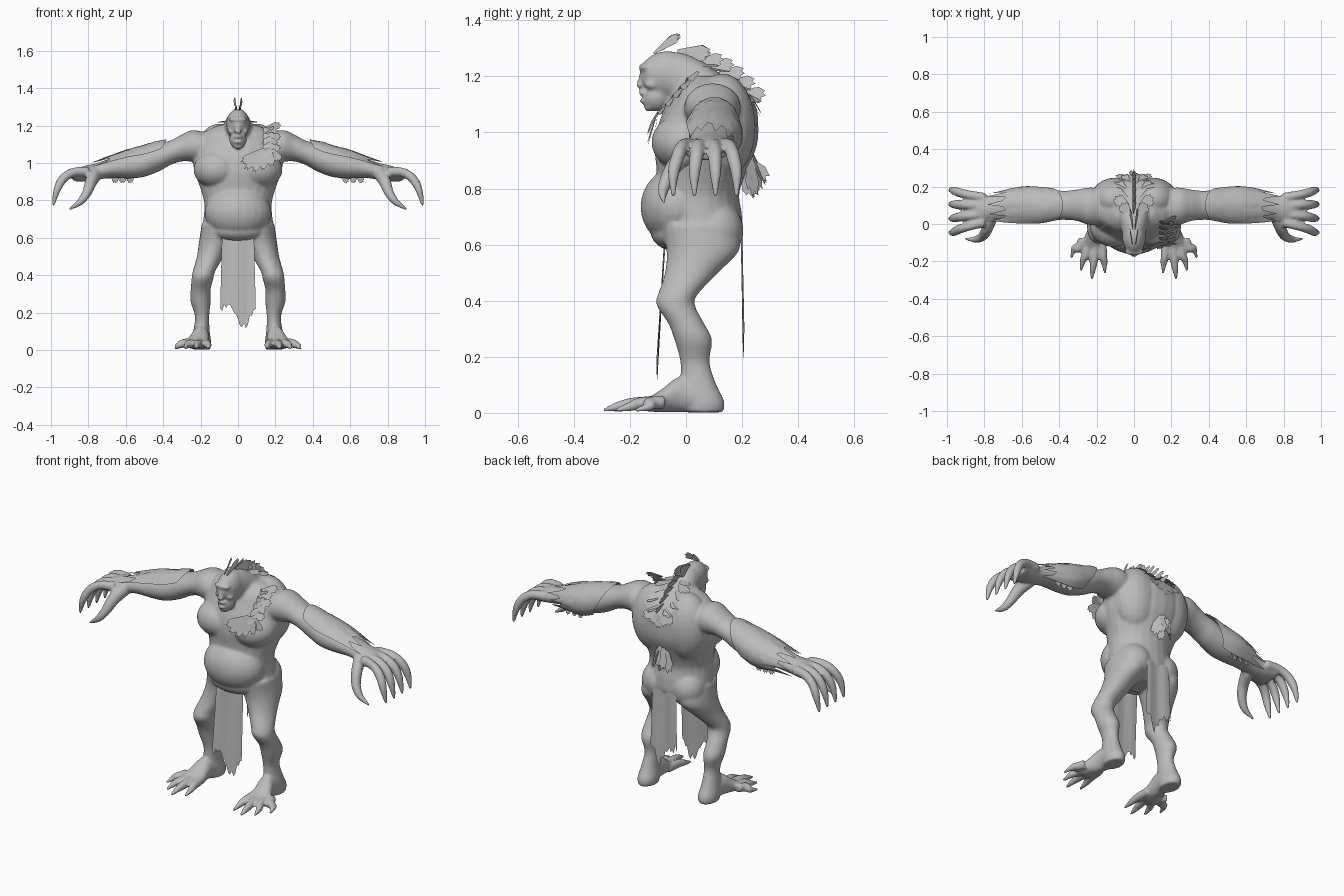
import bpy, bmesh, math, random
from mathutils import Vector, Matrix

random.seed(4)
if "Cube" in bpy.data.objects:
    bpy.data.objects.remove(bpy.data.objects["Cube"])

grey = bpy.data.materials.new("stone_grey")
grey.use_nodes = True
GREY = (0.5, 0.5, 0.5, 1)
grey.diffuse_color = GREY
grey.node_tree.nodes["Principled BSDF"].inputs["Base Color"].default_value = GREY


def finish(name, bm):
    mesh = bpy.data.meshes.new(name)
    bm.to_mesh(mesh)
    bm.free()
    mesh.materials.append(grey)
    obj = bpy.data.objects.new(name, mesh)
    bpy.context.collection.objects.link(obj)
    return obj


def smooth_rows(rows, steps=4):
    """Catmull-Rom interpolation of ring rows."""
    pts = [Vector(r) for r in rows]
    out = []
    for i in range(len(pts) - 1):
        a, b, c, d = pts[max(i - 1, 0)], pts[i], pts[i + 1], pts[min(i + 2, len(pts) - 1)]
        for k in range(steps):
            t = k / steps
            out.append(b + (c - a) * t / 2 + (a * 2 - b * 5 + c * 4 - d) * t * t / 2
                       + (b * 3 - a - c * 3 + d) * t ** 3 / 2)
    return out + [pts[-1]]


def loft(bm, rows, u=None, v=None, sx=1, sides=24):
    """Closed tube from rows (x, y, z, radius_u, radius_v); without u and v it follows its path."""
    path = smooth_rows(rows)
    rings = []
    for i, p in enumerate(path):
        c = Vector(p[:3])
        du, dv = u, v
        if u is None:
            t = (Vector(path[min(i + 1, len(path) - 1)][:3]) - Vector(path[max(i - 1, 0)][:3])).normalized()
            du = t.cross(Vector((0.1, 0.9, 0.4))).normalized()
            dv = t.cross(du)
        ring = []
        for k in range(sides):
            a = 2 * math.pi * k / sides
            q = c + Vector(du) * p[3] * math.cos(a) + Vector(dv) * p[4] * math.sin(a)
            ring.append(bm.verts.new((q.x * sx, q.y, q.z)))
        rings.append(ring)
    faces = [bm.faces.new(rings[0]), bm.faces.new(rings[-1])]
    for r, s in zip(rings, rings[1:]):
        for k in range(sides):
            n = (k + 1) % sides
            faces.append(bm.faces.new((r[k], r[n], s[n], s[k])))
    bmesh.ops.recalc_face_normals(bm, faces=faces)


def blob(bm, loc, radii, tilt=0):
    m = Matrix.Translation(loc) @ Matrix.Rotation(tilt, 4, 'X') @ Matrix.Diagonal((*radii, 1))
    bmesh.ops.create_uvsphere(bm, u_segments=24, v_segments=16, radius=1, matrix=m)


X, Y, Z = (1, 0, 0), (0, 1, 0), (0, 0, 1)
body = bmesh.new()

# torso, belly and neck
loft(body, [(0, .06, .56, .09, .07), (0, .06, .62, .19, .135), (0, .05, .7, .185, .15),
            (0, .04, .78, .18, .15), (0, .055, .86, .2, .16), (0, .07, .95, .232, .182),
            (0, .08, 1.03, .242, .178), (0, .09, 1.1, .23, .157), (0, .08, 1.16, .19, .12),
            (0, .07, 1.2, .11, .07)], X, Y)
blob(body, (0, -.03, .735), (.178, .132, .14))
blob(body, (0, -.025, .64), (.15, .1, .065))
loft(body, [(0, .16, 1.08, .13, .1), (0, .08, 1.14, .1, .1), (0, 0, 1.18, .075, .1),
            (0, -.06, 1.2, .062, .085)], X, Z)

# head and face
blob(body, (0, -.065, 1.205), (.063, .1, .085))
blob(body, (0, -.105, 1.125), (.046, .05, .05))
blob(body, (0, -.147, 1.232), (.05, .022, .014))
blob(body, (0, -.155, 1.185), (.011, .018, .032), -.15)
blob(body, (0, -.166, 1.168), (.019, .012, .01))
blob(body, (0, -.154, 1.141), (.027, .015, .009))
blob(body, (0, -.15, 1.112), (.025, .016, .009))
blob(body, (0, -.132, 1.09), (.026, .018, .016))

# arm section rows are reused for the cuffs
ARM = [(.14, .09, 1.07, .1, .085), (.24, .095, 1.09, .1, .085), (.3, .1, 1.08, .085, .072),
       (.36, .1, 1.055, .078, .065), (.42, .1, 1.03, .08, .074), (.5, .095, 1.0, .085, .074),
       (.58, .095, .985, .083, .068), (.68, .09, .972, .074, .052), (.76, .085, .953, .066, .045),
       (.82, .08, .943, .075, .042), (.88, .075, .932, .085, .03)]
LEG = [(.1, .05, .67, .095, .14), (.12, .06, .58, .088, .13), (.148, .02, .5, .072, .095),
       (.182, -.03, .42, .06, .07), (.19, -.035, .38, .058, .068), (.2, 0, .32, .053, .064),
       (.2, .026, .26, .054, .067), (.192, .032, .18, .038, .052), (.195, .045, .1, .044, .064),
       (.195, .065, .04, .052, .072), (.195, .065, .002, .048, .068)]
FOOT = [(.195, .1, .036, .03, .032), (.195, .05, .05, .047, .047), (.2, -.02, .066, .046, .064),
        (.212, -.08, .046, .058, .043), (.222, -.125, .031, .062, .027), (.225, -.145, .025, .05, .018)]
TOES = [(.155, -.265), (.225, -.298), (.285, -.255), (.335, -.185)]
FINGERS = [(.01, -.045), (.055, .03), (.1, .105), (.14, .18)]

for s in (1, -1):
    # chest, shoulder, back, buttock and cheek masses
    blob(body, (s * .11, -.005, .965), (.128, .118, .102))
    blob(body, (s * .235, .095, 1.093), (.08, .1, .082))
    blob(body, (s * .1, .13, 1.02), (.135, .118, .19))
    blob(body, (s * .09, .105, .65), (.1, .1, .105))
    blob(body, (s * .034, -.122, 1.17), (.022, .025, .018))
    blob(body, (s * .026, -.142, 1.203), (.01, .01, .007))
    # limbs
    loft(body, ARM, Y, Z, s)
    loft(body, LEG, X, Y, s)
    loft(body, FOOT, X, Z, s)
    blob(body, (s * .183, -.05, .4), (.045, .057, .045))
    # long clawed toes
    for i, (tx, ty) in enumerate(TOES):
        bx = .172 + i * .034
        loft(body, [(bx, -.08, .038, .024, .026), (bx * .6 + tx * .4, -.05 + ty * .45, .033, .023, .023),
                    (bx * .25 + tx * .75, ty + .06, .024, .018, .018), (tx, ty, .008, .006, .006)],
             sx=s, sides=12)
    # clawed fingers and thumb
    for by, ty in FINGERS:
        loft(body, [(.8, by, .953, .028, .028), (.88, by * .6 + ty * .4, .95, .025, .023),
                    (.935, by * .3 + ty * .7, .915, .024, .025), (.968, ty, .855, .02, .021),
                    (.988, ty, .77, .007, .007)], sx=s, sides=12)
    loft(body, [(.76, .04, .94, .04, .034), (.785, -.025, .9, .034, .03), (.808, -.065, .84, .026, .026),
                (.845, -.082, .79, .019, .019), (.902, -.08, .752, .006, .006)], sx=s, sides=12)

body_obj = finish("body", body)
remesh = body_obj.modifiers.new("fuse", 'REMESH')
remesh.mode = 'VOXEL'
remesh.voxel_size = .0075
remesh.use_smooth_shade = True
soften = body_obj.modifiers.new("soften", 'SMOOTH')
soften.factor = .5
soften.iterations = 5


def leaf(bm, base, tip, width, facing):
    """Ragged flat tuft, narrow at the base, facing the given way."""
    base, tip = Vector(base), Vector(tip)
    across = (tip - base).cross(Vector(facing)).normalized() * width / 2
    outline = [(0, .2), (.35, .6), (.72, 1), (.86, .75), (.82, .45), (1, .15),
               (.88, -.2), (.96, -.55), (.7, -.95), (.3, -.55), (0, -.2)]
    bm.faces.new([bm.verts.new(base.lerp(tip, t) + across * w) for t, w in outline])


# ragged cuffs laid over the tops of the forearms, with tufts hanging behind
for s, side in ((1, "left"), (-1, "right")):
    bm = bmesh.new()
    rows = smooth_rows(ARM, 6)
    cols, steps = 17, 14
    grid = []
    for j in range(cols):
        a = math.radians(-50 + 200 * j / (cols - 1))
        x0 = .44 - .06 * math.sin(a)
        x1 = .7 + random.uniform(-.02, .02) + (.08 if j % 3 == 1 else 0)
        line = []
        for i in range(steps):
            x = x0 + (x1 - x0) * i / (steps - 1)
            r = min(rows, key=lambda q: abs(q[0] - x))
            puff = .012 + .012 * math.sin(math.pi * i / (steps - 1))
            line.append(bm.verts.new((s * x, r[1] + (r[3] + puff) * math.cos(a),
                                      r[2] + (r[4] + puff) * math.sin(a))))
        grid.append(line)
    for p, q in zip(grid, grid[1:]):
        for i in range(steps - 1):
            bm.faces.new((p[i], p[i + 1], q[i + 1], q[i]))
    for f in bm.faces:
        f.smooth = True
    for x in (.55, .59, .63):
        leaf(bm, (s * x, .15, .94), (s * (x + .04), .15, .895), .035, (0, 1, .3))
    finish(side + "_cuff", bm)

# crest plates on the skull
bm = bmesh.new()
for s in (1, -1):
    leaf(bm, (s * .008, -.115, 1.282), (s * .022, -.02, 1.35), .035, (s, 0, .3))
    leaf(bm, (s * .006, -.03, 1.29), (s * .02, .09, 1.28), .06, (s, 0, .2))
finish("crest", bm)

# tufts down the upper back, standing out to both sides
bm = bmesh.new()
for i in range(5):
    t = i / 4
    y, z = .06 + .15 * t, 1.245 - .1 * t ** 1.5
    leaf(bm, (0, y - .02, z), (0, y + .075, z + .02 - .03 * t), .055, (1, 0, .4))
    for k in (-1, 1):
        spread = .07 + .05 * math.sin(math.pi * t)
        leaf(bm, (k * .015, y - .02, z), (k * spread, y + .05, z - .01 - .03 * t), .065, (k * .6, .5, 1))
for k in range(-2, 3):
    leaf(bm, (k * .012, .225, 1.14), (k * .045, .268, 1.03 + .02 * abs(k)), .055, (k * .1, 1, .2))
finish("back_tufts", bm)

# fan of tufts on the lower back
bm = bmesh.new()
for k in range(-2, 3):
    leaf(bm, (k * .008, .225, .95), (k * .028, .285 - .022 * abs(k), .81 - .02 * abs(k)), .06,
         (k * .5 + .4, 1, .4))
leaf(bm, (0, .2, .92), (0, .29, .83), .06, (1, .1, 0))
leaf(bm, (0, .19, .9), (0, .245, .765), .06, (1, .1, 0))
finish("lower_back_tuft", bm)

# tufts over the left collar and chest
bm = bmesh.new()
for x, z in ((.015, 1.0), (.035, .965), (.08, .95), (.125, .96), (.175, .98), (.225, 1.01)):
    leaf(bm, (.155 + (x - .1) * .25, -.1, 1.075), (x, -.138 + .25 * max(x - .11, 0), z), .046, (0, -1, .2))
for i in range(5):
    z = 1.07 + .03 * i
    leaf(bm, (.15, -.1 + .025 * i, z), (.23 - .015 * (i % 2), -.075 + .03 * i, z + .015), .045, (.3, -1, .6))
    leaf(bm, (.19, -.1 + .025 * i, z), (.13, -.11 + .03 * i, z - .025), .045, (.1, -1, .6))
finish("chest_tufts", bm)


def cloth(name, half, top, low, y_top, y_low, cols=19):
    """Hanging cloth panel with a torn hem."""
    bm = bmesh.new()
    grid = []
    for j in range(cols):
        t = j / (cols - 1)
        x = half * (2 * t - 1)
        hem = low + .1 * min(1, 1.6 * abs(2 * t - 1.3)) + random.uniform(0, .06)
        grid.append([bm.verts.new((x * (.9 + .1 * k / 6), y_top + (y_low - y_top) * k / 6
                                   + .003 * math.sin(t * 9), top + (hem - top) * k / 6)) for k in range(7)])
    for p, q in zip(grid, grid[1:]):
        for k in range(6):
            bm.faces.new((p[k], p[k + 1], q[k + 1], q[k]))
    for f in bm.faces:
        f.smooth = True
    finish(name, bm)


cloth("front_loincloth", .095, .62, .09, -.075, -.103)
cloth("back_loincloth", .085, .64, .185, .198, .205)
